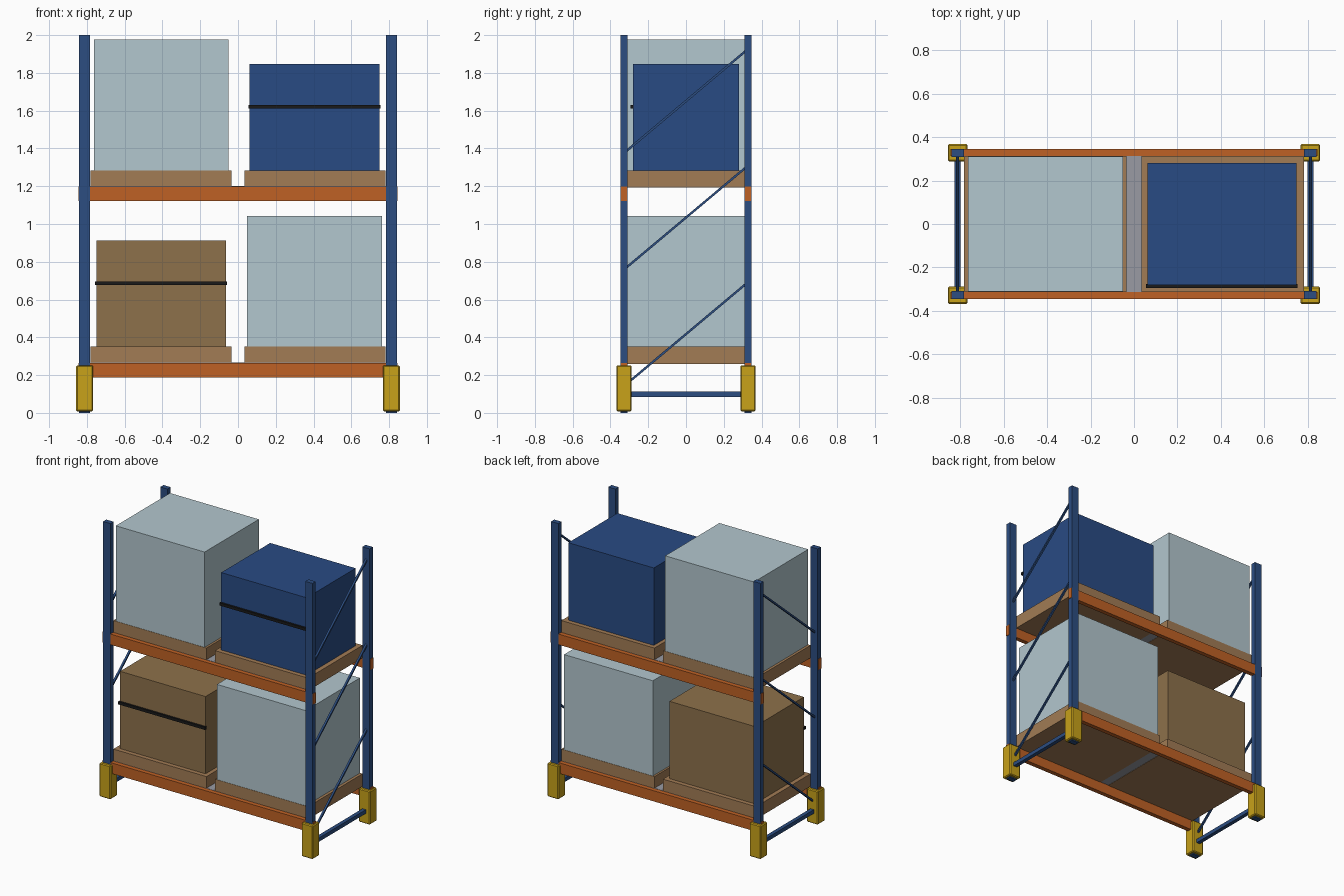
import bpy
from math import atan2, hypot

if "Cube" in bpy.data.objects:
    bpy.data.objects.remove(bpy.data.objects["Cube"])


def mat(name, r, g, b):
    m = bpy.data.materials.new(name)
    m.diffuse_color = (r, g, b, 1)
    m.use_nodes = True
    m.node_tree.nodes["Principled BSDF"].inputs["Base Color"].default_value = m.diffuse_color
    return m


BLUE = mat("frame_blue", 0.025, 0.075, 0.22)
ORANGE = mat("beam_orange", 0.52, 0.12, 0.018)
YELLOW = mat("guard_yellow", 0.58, 0.36, 0.01)
WOOD = mat("pallet_wood", 0.36, 0.2, 0.09)
CARTON = mat("carton_brown", 0.27, 0.165, 0.07)
WRAP = mat("wrap_pale", 0.45, 0.57, 0.62)
CRATE = mat("crate_blue", 0.022, 0.07, 0.23)
BLACK = mat("strap_black", 0.01, 0.01, 0.01)
STEEL = mat("deck_steel", 0.32, 0.33, 0.37)


def box(name, x, y, z, material, bevel=0):
    """Box from (min, max) ranges along each axis."""
    bpy.ops.mesh.primitive_cube_add(
        size=1, location=[(a + b) / 2 for a, b in (x, y, z)])
    o = bpy.context.object
    o.name = name
    o.scale = [b - a for a, b in (x, y, z)]
    bpy.ops.object.transform_apply(location=False, rotation=False, scale=True)
    o.data.materials.append(material)
    if bevel:
        m = o.modifiers.new("Bevel", 'BEVEL')
        m.width = bevel
        m.segments = 1
    return o


def around(c, w):
    return (c - w / 2, c + w / 2)


PX, PY = 0.812, 0.328   # upright centre lines

# End frames: uprights, guards, ties and diagonal braces
for side, sx in (("left", -1), ("right", 1)):
    x = sx * PX
    for end, sy in (("front", -1), ("back", 1)):
        y = sy * PY
        box(f"upright_{side}_{end}", around(x, 0.058), around(y, 0.037), (0, 2), BLUE)
        box(f"guard_{side}_{end}", around(x, 0.09), around(y, 0.08),
            (0.008, 0.252), YELLOW, 0.006)
    box(f"bottom_tie_{side}", around(x, 0.028), (-PY, PY), around(0.098, 0.028), BLUE)
    for i in range(3):
        z0 = 0.142 + 0.617 * i
        rise = 0.55
        length = hypot(2 * PY, rise)
        brace = box(f"brace_{side}_{i + 1}", around(x, 0.014), around(0, length),
                    around(z0 + rise / 2, 0.012), BLUE)
        brace.rotation_euler.x = atan2(rise, 2 * PY)

# Shelf levels: beams, deck and pallets
for level, top in (("lower", 0.265), ("upper", 1.198)):
    for end, sy in (("front", -1), ("back", 1)):
        box(f"beam_{level}_{end}", (-0.845, 0.845), around(sy * 0.329, 0.032),
            (top - 0.077, top), ORANGE)
    box(f"deck_{level}", (-0.78, 0.78), (-0.313, 0.313), (top - 0.003, top + 0.002), STEEL)
    for side, sx in (("left", -1), ("right", 1)):
        box(f"pallet_{level}_{side}", around(sx * 0.408, 0.748), (-0.313, 0.313),
            (top - 0.005, top + 0.086), WOOD)


def load(name, cx, base, top, material, strap_z=None):
    """Wrapped full-depth load, or a smaller box with a front strap."""
    w, d = (0.686, 0.562) if strap_z else (0.713, 0.622)
    box(name, around(cx, w), around(0, d), (base, top), material)
    if strap_z:
        box(name + "_strap", around(cx, w + 0.012), (-0.295, -0.277),
            around(strap_z, 0.02), BLACK)


load("wrapped_load_upper", -0.407, 1.284, 1.976, WRAP)
load("wrapped_load_lower", 0.405, 0.351, 1.042, WRAP)
load("blue_crate", 0.405, 1.284, 1.846, CRATE, 1.621)
load("brown_carton", -0.407, 0.351, 0.912, CARTON, 0.686)
